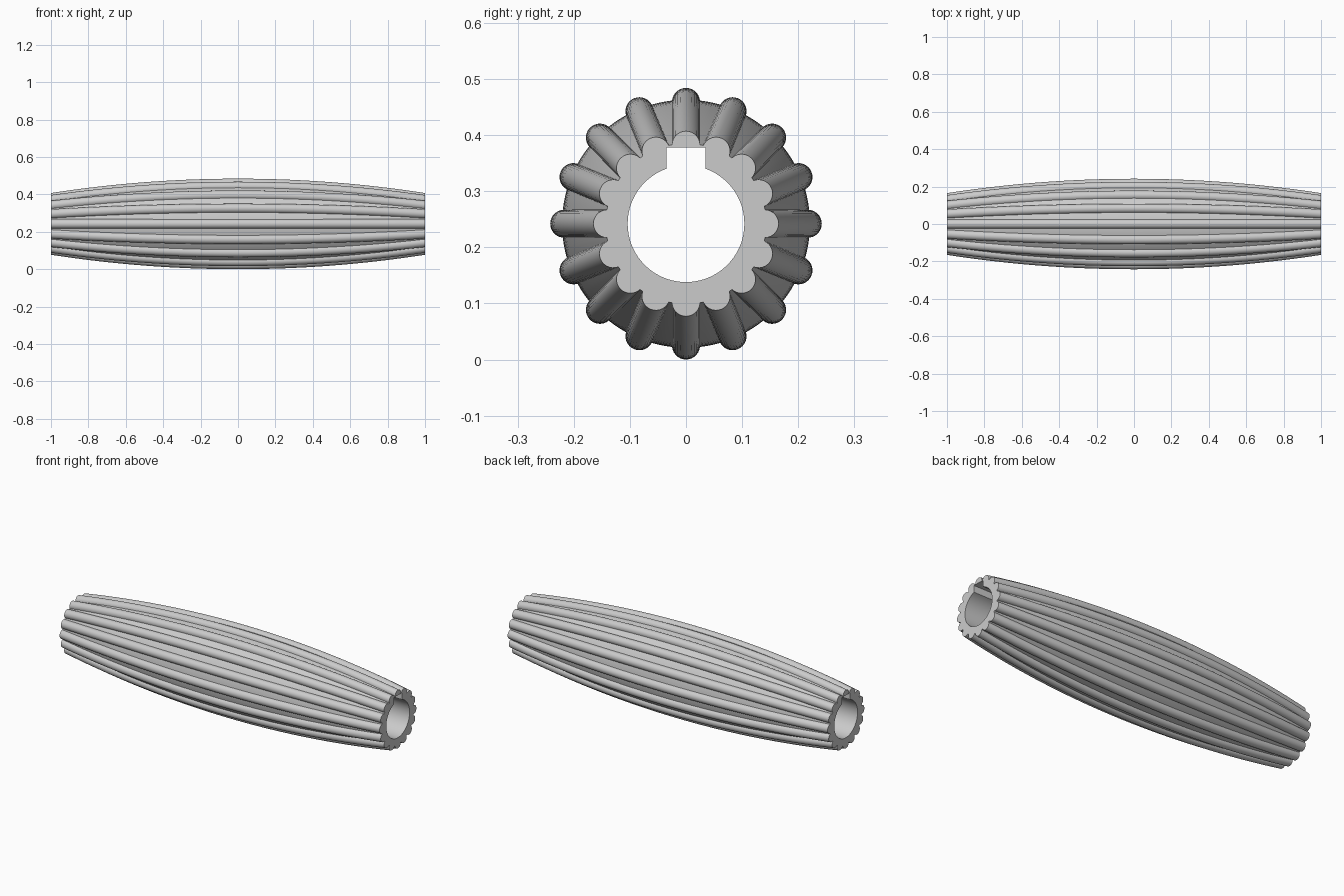
import bpy, bmesh, math

if "Cube" in bpy.data.objects:
    bpy.data.objects.remove(bpy.data.objects["Cube"])

LENGTH = 2.0
AXIS_Z = 0.242        # height of the long axis
RIBS = 16
RIB_R = 0.025         # rib cross-section radius
RIB_MID, RIB_END = 0.217, 0.140     # rib centre distance from axis
CORE_MID, CORE_END = 0.221, 0.143   # core radius
BORE_R, KEY_W, KEY_TOP = 0.104, 0.035, 0.136
STATIONS = 40


def barrel(mid, end, x):
    """Circular-arc crown: mid at x = 0, end at x = +-1."""
    drop = mid - end
    arc = (1 + drop * drop) / (2 * drop)
    return mid - (arc - math.sqrt(arc * arc - x * x))


def outer_section(x):
    """Ribbed outline as (y, z) offsets from the axis."""
    c, core = barrel(RIB_MID, RIB_END, x), barrel(CORE_MID, CORE_END, x)
    phi = math.acos((core ** 2 - c ** 2 - RIB_R ** 2) / (2 * c * RIB_R))
    half = math.asin(RIB_R * math.sin(phi) / core)
    step = 2 * math.pi / RIBS
    pts = []
    for i in range(RIBS):
        a = i * step
        for k in range(15):                      # rounded rib
            p = phi * (k / 7 - 1)
            u, v = c + RIB_R * math.cos(p), RIB_R * math.sin(p)
            pts.append((u * math.sin(a) + v * math.cos(a),
                        u * math.cos(a) - v * math.sin(a)))
        for k in (1, 2):                         # core strip between ribs
            t = a + half + (step - 2 * half) * k / 3
            pts.append((core * math.sin(t), core * math.cos(t)))
    return pts


def bore_section():
    """Round bore with a square keyway at the top."""
    a = math.asin(KEY_W / BORE_R)
    n = 64
    pts = [(BORE_R * math.sin(t), BORE_R * math.cos(t))
           for t in (a + (2 * math.pi - 2 * a) * k / n for k in range(n + 1))]
    return pts + [(-KEY_W, KEY_TOP), (KEY_W, KEY_TOP)]


bm = bmesh.new()


def ring(x, pts):
    return [bm.verts.new((x, y, z + AXIS_Z)) for y, z in pts]


def skin(r0, r1):
    n = len(r0)
    for i in range(n):
        j = (i + 1) % n
        bm.faces.new((r0[i], r0[j], r1[j], r1[i]))


def loop_edges(r):
    return [bm.edges.get((r[i], r[(i + 1) % len(r)])) for i in range(len(r))]


# Ribbed barrel surface
xs = [-1 + LENGTH * i / STATIONS for i in range(STATIONS + 1)]
outer = [ring(x, outer_section(x)) for x in xs]
for r0, r1 in zip(outer, outer[1:]):
    skin(r0, r1)

# Keyed bore
bore = [ring(x, bore_section()) for x in (-1, 1)]
skin(bore[1], bore[0])

# Flat end faces
for o, b in ((outer[0], bore[0]), (outer[-1], bore[1])):
    bmesh.ops.triangle_fill(bm, use_beauty=True, use_dissolve=False,
                            edges=loop_edges(o) + loop_edges(b))

bmesh.ops.recalc_face_normals(bm, faces=bm.faces[:])
mesh = bpy.data.meshes.new("ribbed_roller")
bm.to_mesh(mesh)
bm.free()

roller = bpy.data.objects.new("ribbed_roller", mesh)
bpy.context.collection.objects.link(roller)
grey = bpy.data.materials.new("light grey")
grey.diffuse_color = (0.6, 0.6, 0.6, 1)
grey.use_nodes = True
grey.node_tree.nodes["Principled BSDF"].inputs["Base Color"].default_value = grey.diffuse_color
mesh.materials.append(grey)

bpy.context.view_layer.objects.active = roller
roller.select_set(True)
bpy.ops.object.shade_smooth_by_angle(angle=math.radians(30))
